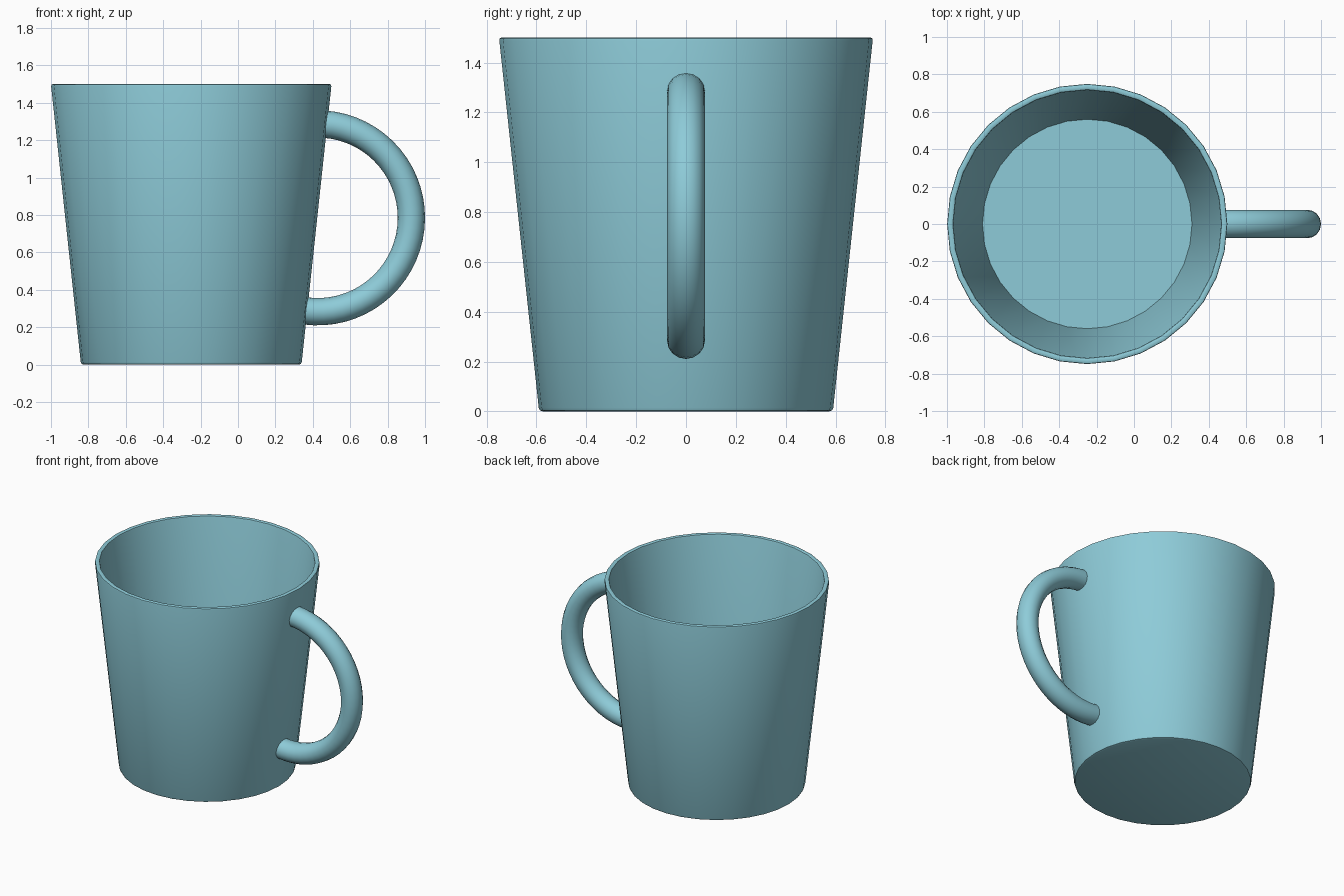
import bpy, bmesh
from math import sin, cos, pi, radians

if "Cube" in bpy.data.objects:
    bpy.data.objects.remove(bpy.data.objects["Cube"])

glaze = bpy.data.materials.new("blue_glaze")
glaze.diffuse_color = (0.27, 0.60, 0.69, 1)
glaze.use_nodes = True
glaze.node_tree.nodes["Principled BSDF"].inputs["Base Color"].default_value = glaze.diffuse_color


def finish(name, bm):
    bmesh.ops.remove_doubles(bm, verts=bm.verts, dist=1e-5)
    bmesh.ops.recalc_face_normals(bm, faces=bm.faces)
    mesh = bpy.data.meshes.new(name)
    bm.to_mesh(mesh)
    bm.free()
    obj = bpy.data.objects.new(name, mesh)
    bpy.context.collection.objects.link(obj)
    mesh.materials.append(glaze)
    bpy.ops.object.select_all(action='DESELECT')
    obj.select_set(True)
    bpy.context.view_layer.objects.active = obj
    bpy.ops.object.shade_smooth_by_angle(angle=radians(40))
    return obj


# Cup: lathed thin wall with softened rim and foot
profile = [(0, 0), (0.575, 0), (0.586, 0.004), (0.591, 0.015),
           (0.749, 1.488), (0.747, 1.497), (0.740, 1.5),
           (0.726, 1.5), (0.719, 1.497), (0.716, 1.488),
           (0.560, 0.03), (0, 0.03)]
bm = bmesh.new()
pts = [bm.verts.new((r, 0, z)) for r, z in profile]
edges = [bm.edges.new(pair) for pair in zip(pts, pts[1:])]
bmesh.ops.spin(bm, geom=pts + edges, cent=(0, 0, 0), axis=(0, 0, 1),
               angle=2 * pi, steps=32, use_merge=True)
cup = finish("cup", bm)
cup.location.x = -0.25

# Handle: round tube swept along an arc, ends buried in the wall
CX, CZ, R = 0.425, 0.785, 0.502
TUBE, TUBE_Y, SIDES, STEPS = 0.073, 0.076, 16, 32
START, END = radians(86), radians(-98)
bm = bmesh.new()
rings = []
for i in range(STEPS + 1):
    a = START + (END - START) * i / STEPS
    ring = []
    for j in range(SIDES):
        t = 2 * pi * j / SIDES
        r = R + TUBE * cos(t)
        ring.append(bm.verts.new((CX + r * cos(a), TUBE_Y * sin(t), CZ + r * sin(a))))
    rings.append(ring)
for a, b in zip(rings, rings[1:]):
    for j in range(SIDES):
        k = (j + 1) % SIDES
        bm.faces.new((a[j], a[k], b[k], b[j]))
bm.faces.new(rings[0])
bm.faces.new(rings[-1])
finish("handle", bm)
